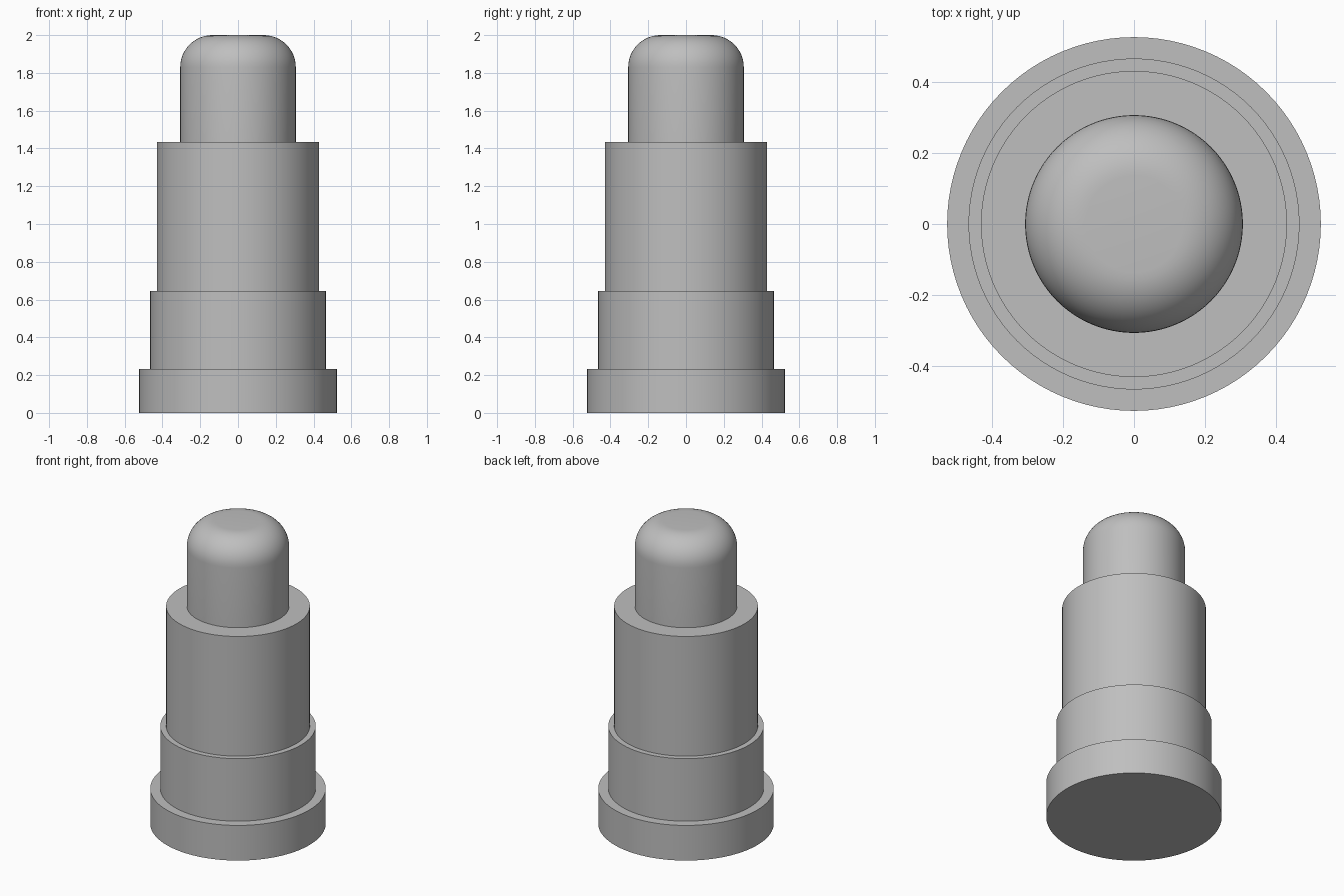
import bpy, bmesh
from math import pi, sin, cos, radians

SEGMENTS = 96

default_cube = bpy.data.objects.get("Cube")
if default_cube:
    bpy.data.objects.remove(default_cube, do_unlink=True)

grey = bpy.data.materials.new("plain grey")
grey.use_nodes = True
colour = (0.52, 0.52, 0.52, 1)
grey.diffuse_color = colour
grey.node_tree.nodes["Principled BSDF"].inputs["Base Color"].default_value = colour


def turned(name, profile):
    """Revolve a (radius, height) profile around the z axis."""
    bm = bmesh.new()
    verts = [bm.verts.new((r, 0, z)) for r, z in profile]
    edges = [bm.edges.new(pair) for pair in zip(verts, verts[1:])]
    bmesh.ops.spin(bm, geom=verts + edges, cent=(0, 0, 0), axis=(0, 0, 1),
                   angle=2 * pi, steps=SEGMENTS)
    bmesh.ops.remove_doubles(bm, verts=bm.verts, dist=0.0001)
    bmesh.ops.recalc_face_normals(bm, faces=bm.faces)
    # Make the normals point away from the axis
    side = max(bm.faces, key=lambda f: f.calc_center_median().xy.length - abs(f.normal.z))
    if side.normal.dot(side.calc_center_median()) < 0:
        bmesh.ops.reverse_faces(bm, faces=bm.faces)
    mesh = bpy.data.meshes.new(name)
    bm.to_mesh(mesh)
    bm.free()
    mesh.materials.append(grey)
    obj = bpy.data.objects.new(name, mesh)
    bpy.context.collection.objects.link(obj)
    bpy.ops.object.select_all(action='DESELECT')
    obj.select_set(True)
    bpy.context.view_layer.objects.active = obj
    bpy.ops.object.shade_smooth_by_angle(angle=radians(30))


# Section radii and the heights of the shoulders
base_r, collar_r, barrel_r, tip_r = 0.525, 0.465, 0.43, 0.306
base_z, collar_z, barrel_z, top_z = 0.232, 0.645, 1.435, 2.0

# Each section carries its wall and the shoulder in to the next one
turned("base_flange", [(0, 0), (base_r, 0), (base_r, base_z), (collar_r, base_z)])
turned("lower_collar", [(collar_r, base_z), (collar_r, collar_z), (barrel_r, collar_z)])
turned("barrel", [(barrel_r, collar_z), (barrel_r, barrel_z), (tip_r, barrel_z)])

# Plunger tip with a rounded rim and a flat end
fillet = 0.17
rim = [(tip_r - fillet + fillet * cos(a), top_z - fillet + fillet * sin(a))
       for a in (i * pi / 24 for i in range(13))]
turned("plunger_tip", [(tip_r, barrel_z)] + rim + [(0, top_z)])
